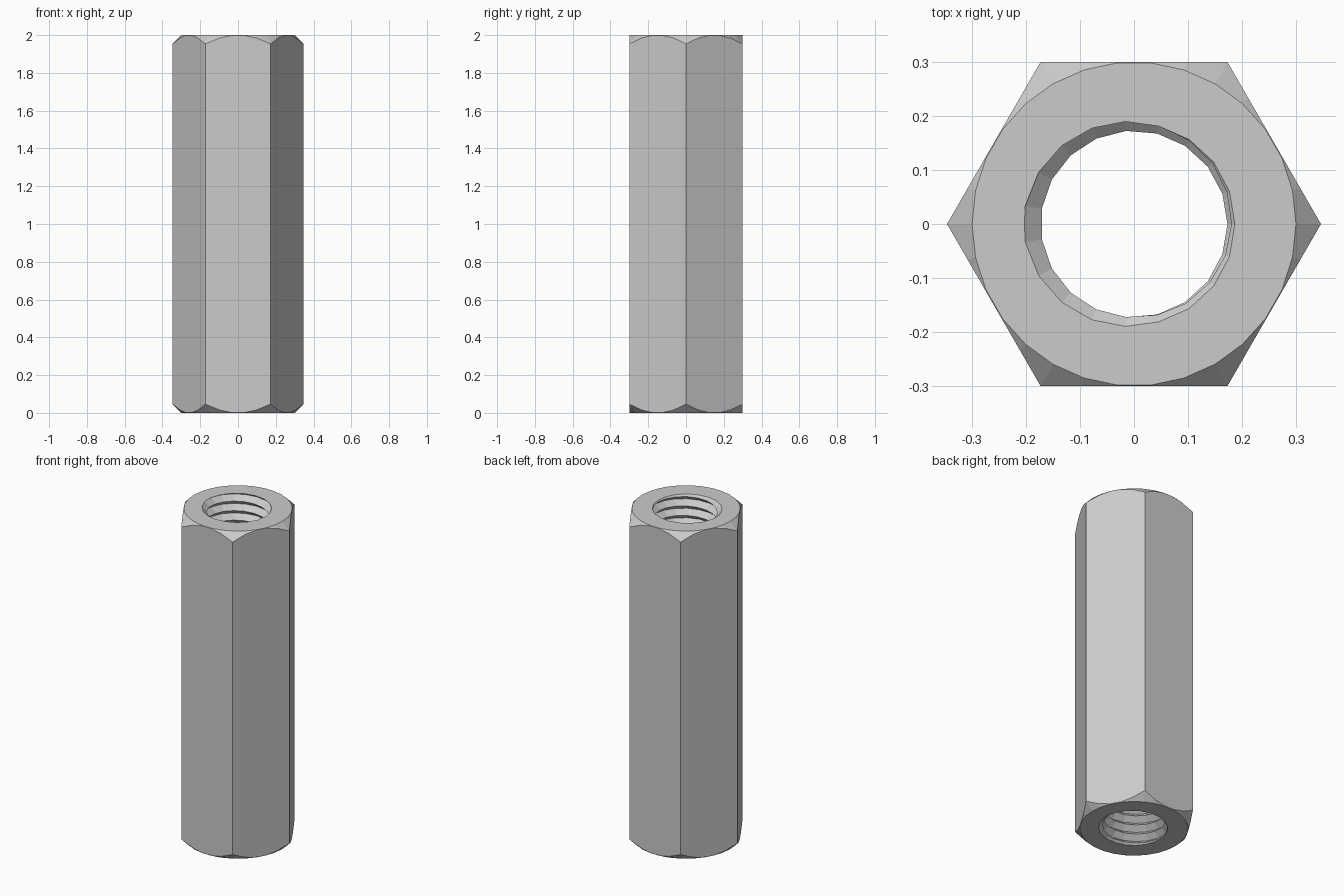
import bpy
import bmesh
from math import sin, cos, pi, tau

HEIGHT = 2.0
FLAT = 0.3                  # half the width across flats
CORNER = FLAT / cos(pi / 6)
MINOR, MAJOR = 0.173, 0.206  # thread crest and root radii
MOUTH = 0.187               # countersink radius at each end
PITCH = 0.058
SIDES = 19                  # facets round the bore

if "Cube" in bpy.data.objects:
    bpy.data.objects.remove(bpy.data.objects["Cube"])

steel = bpy.data.materials.new("plain_steel")
steel.use_nodes = True
steel.diffuse_color = (0.6, 0.6, 0.6, 1)
steel.node_tree.nodes["Principled BSDF"].inputs["Base Color"].default_value = (0.6, 0.6, 0.6, 1)


def finish(name, bm):
    """Turn a bmesh into a flat-shaded steel object."""
    bmesh.ops.recalc_face_normals(bm, faces=bm.faces)
    mesh = bpy.data.meshes.new(name)
    bm.to_mesh(mesh)
    bm.free()
    mesh.materials.append(steel)
    obj = bpy.data.objects.new(name, mesh)
    bpy.context.scene.collection.objects.link(obj)
    return obj


def lathe(name, profile, sides):
    """Closed solid turned from (radius, height) points."""
    bm = bmesh.new()
    rings = [[bm.verts.new((r * cos(tau * i / sides), r * sin(tau * i / sides), z))
              for i in range(sides)] for r, z in profile]
    for low, high in zip(rings, rings[1:]):
        for i in range(sides):
            j = (i + 1) % sides
            bm.faces.new((low[i], low[j], high[j], high[i]))
    bm.faces.new(rings[0])
    bm.faces.new(rings[-1])
    return finish(name, bm)


def thread(name):
    """Closed right-handed V-thread core, overshooting both ends of the body."""
    bm = bmesh.new()
    turns = int(HEIGHT / PITCH) + 5
    start = HEIGHT + 2 * PITCH - turns * PITCH
    # Root sits on the top face at half a turn
    columns = []
    for i in range(SIDES):
        a = tau * i / SIDES
        column = []
        for k in range(2 * turns + 3):
            r = MAJOR if k % 2 else MINOR
            z = start + PITCH * (k / 2 + i / SIDES - 1)
            column.append(bm.verts.new((r * cos(a), r * sin(a), z)))
        columns.append(column)
    rows = 2 * turns
    for i in range(SIDES):
        here, after = columns[i], columns[(i + 1) % SIDES]
        lift = 2 if i == SIDES - 1 else 0
        for k in range(rows):
            bm.faces.new((here[k], after[k + lift], after[k + lift + 1], here[k + 1]))
    # Close each end with a fan round its helical rim
    for k in (0, rows):
        rim = [c[k] for c in columns] + [columns[0][k + 2], columns[0][k + 1]]
        hub = bm.verts.new((0, 0, rim[SIDES // 2].co.z))
        for a, b in zip(rim, rim[1:] + rim[:1]):
            bm.faces.new((a, b, hub))
    bmesh.ops.delete(bm, geom=[v for v in bm.verts if not v.link_faces], context='VERTS')
    return finish(name, bm)


# Hexagonal bar and the cone-ended envelope that chamfers its corners
body = lathe("hex_coupling_nut", [(CORNER, -0.1), (CORNER, HEIGHT + 0.1)], 6)
wide = FLAT + 0.2
envelope = lathe("chamfer_envelope", [(FLAT, 0), (wide, wide - FLAT),
                                      (wide, HEIGHT - wide + FLAT), (FLAT, HEIGHT)], 30)

# Threaded bore and countersunk mouths
core = thread("thread_core")
over = 0.02
mouths = []
for name, end, out in (("top_mouth", HEIGHT, 1), ("bottom_mouth", 0, -1)):
    profile = [(MOUTH + over, end + out * over), (MOUTH - 0.03, end - out * 0.03)]
    mouths.append(lathe(name, profile, SIDES))

cutters = [(envelope, 'INTERSECT'), (core, 'DIFFERENCE')] + [(m, 'DIFFERENCE') for m in mouths]
for tool, operation in cutters:
    tool.hide_render = True
    mod = body.modifiers.new(tool.name, 'BOOLEAN')
    mod.operation = operation
    mod.solver = 'EXACT'
    mod.object = tool

# Bake the cuts and discard the cutters
graph = bpy.context.evaluated_depsgraph_get()
baked = bpy.data.meshes.new_from_object(body.evaluated_get(graph))
body.modifiers.clear()
body.data = baked
body.data.name = body.name
for tool, operation in cutters:
    bpy.data.objects.remove(tool)
